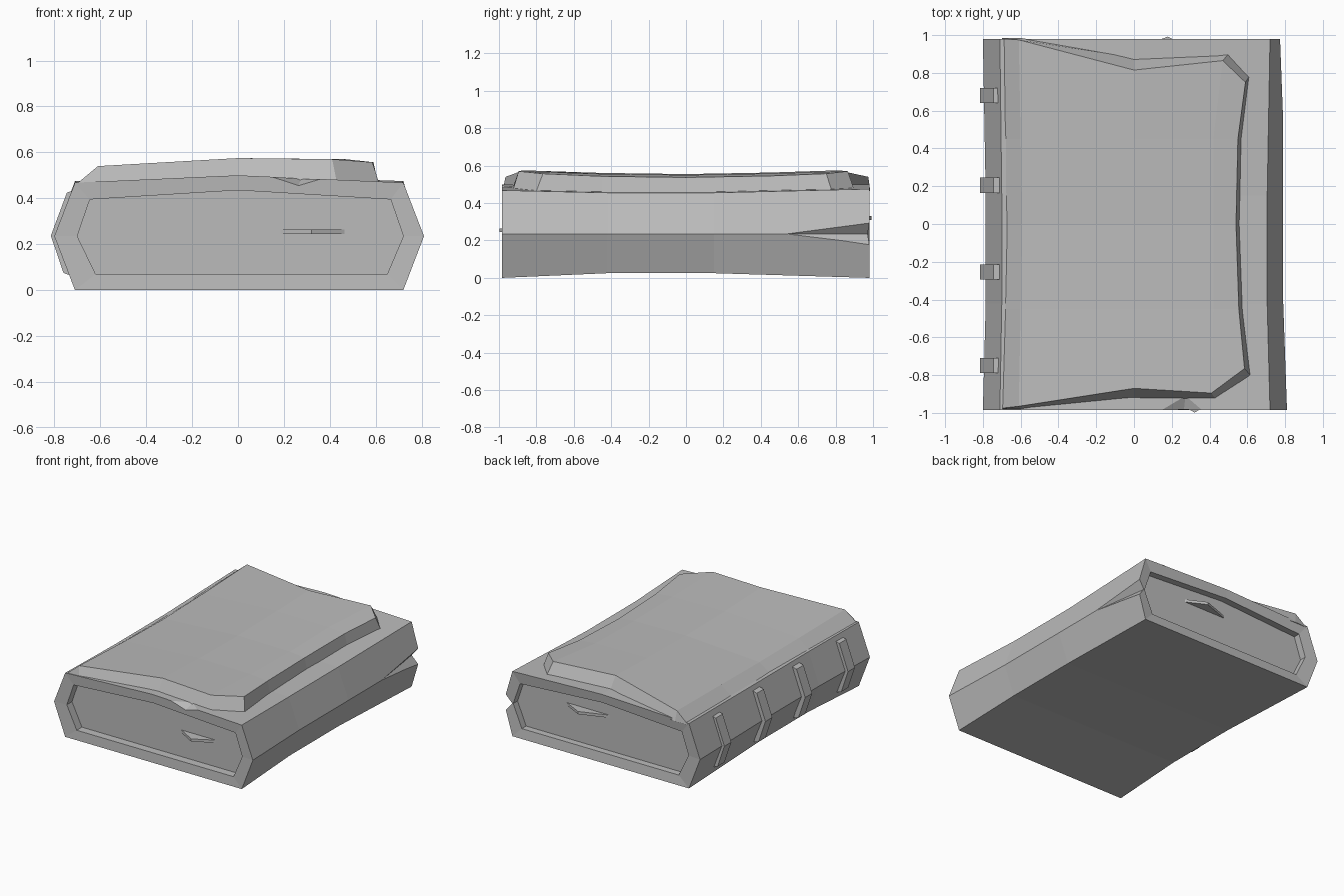
import bpy, bmesh
from mathutils import Vector

if "Cube" in bpy.data.objects:
    bpy.data.objects.remove(bpy.data.objects["Cube"])

grey = bpy.data.materials.new("worn grey")
grey.diffuse_color = (0.5, 0.5, 0.5, 1)
grey.use_nodes = True
grey.node_tree.nodes["Principled BSDF"].inputs["Base Color"].default_value = grey.diffuse_color


def make(name, verts, faces):
    """Flat-shaded object with outward normals."""
    bm = bmesh.new()
    vs = [bm.verts.new(v) for v in verts]
    for f in faces:
        bm.faces.new([vs[i] for i in f])
    bmesh.ops.remove_doubles(bm, verts=bm.verts, dist=0.0001)
    bmesh.ops.recalc_face_normals(bm, faces=bm.faces)
    me = bpy.data.meshes.new(name)
    bm.to_mesh(me)
    bm.free()
    me.materials.append(grey)
    ob = bpy.data.objects.new(name, me)
    bpy.context.collection.objects.link(ob)
    return ob


def loft(name, rings):
    """Skin closed rings of equal length and cap both ends."""
    n, m = len(rings[0]), len(rings)
    faces = [(j * n + i, j * n + (i + 1) % n, (j + 1) * n + (i + 1) % n, (j + 1) * n + i)
             for j in range(m - 1) for i in range(n)]
    faces += [tuple(range(n)), tuple(range((m - 1) * n, m * n))]
    return make(name, [v for r in rings for v in r], faces)


def section(y, pts):
    return [(x, y, z) for x, z in pts]


# Book block: closed cover with recessed page ends
outer = [(-.71, 0), (.72, 0), (.81, .235), (.72, .468), (0, .50), (-.71, .468), (-.80, .235)]
back = [(-.71, 0), (.72, 0), (.79, .235), (.72, .475), (0, .50), (-.71, .475), (-.80, .235)]
mid = [(-.70, .025), (.71, .025), (.79, .235), (.705, .455), (0, .48), (-.70, .465), (-.785, .235)]
inner = [(-.62, .07), (.65, .07), (.72, .235), (.665, .395), (0, .435), (-.645, .395), (-.70, .235)]
book = loft("book_block", [
    section(-.92, inner), section(-.98, inner), section(-.985, outer),
    section(-.42, mid), section(.15, mid),
    section(.98, back), section(.97, inner), section(.92, inner)])


def gash(apex, a, b, c):
    """Cut a pointed wedge out of the book block."""
    cutter = make("gash_cutter", [apex, a, b, c],
                  [(0, 1, 2), (0, 2, 3), (0, 3, 1), (1, 3, 2)])
    mod = book.modifiers.new("gash", 'BOOLEAN')
    mod.operation, mod.solver, mod.object = 'DIFFERENCE', 'EXACT', cutter
    bpy.context.view_layer.objects.active = book
    bpy.ops.object.modifier_apply(modifier=mod.name)
    bpy.data.objects.remove(cutter)


# Split fore-edge corner, chipped front lip and torn page ends
gash((.80, .47, .235), (.72, 1.02, .235), (.92, 1.02, .48), (.92, 1.02, -.01))
gash((.28, -.85, .51), (.02, -1.02, .52), (.26, -1.02, .44), (.52, -1.02, .52))
gash((-.39, -.91, .31), (-.685, -.91, .35), (-.685, -.91, .27), (-.685, -.82, .31))
gash((-.36, .91, .31), (-.685, .91, .34), (-.685, .91, .27), (-.685, .82, .30))
gash((.38, .91, .27), (.69, .91, .31), (.69, .91, .23), (.69, .82, .27))

# Raised cover panel, wrapped over from the spine side
base_z = [.465, .465, .485, .47, .465, .465]
top_z = [.465, .54, .575, .57, .557, .465]
rows = [
    ([-.70, -.60, 0, .43, .61, .615], [-.98, -.98, -.925, -.925, -.805, -.80], base_z, 0),
    ([-.70, -.61, 0, .41, .585, .615], [-.975, -.965, -.87, -.895, -.765, -.80], top_z, 0),
    ([-.70, -.60, 0, .42, .555, .575], [-.45] * 6, top_z, .014),
    ([-.70, -.595, 0, .42, .54, .56], [0] * 6, top_z, .020),
    ([-.70, -.60, 0, .42, .55, .57], [.45] * 6, top_z, .012),
    ([-.70, -.61, 0, .47, .59, .61], [.98, .975, .815, .865, .75, .78], top_z, 0),
    ([-.70, -.60, 0, .50, .605, .61], [.985, .985, .88, .90, .785, .78], base_z, 0)]
loft("cover_panel", [[(x, y, z - sag) for x, y, z in zip(xs, ys, zs)]
                     for xs, ys, zs, sag in rows])

# Raised bands across the spine
band = [(-.71, .435), (-.745, .425), (-.815, .237), (-.76, .075), (-.72, .06), (-.77, .235)]
for i, y in enumerate((-.75, -.255, .205, .68)):
    loft(f"spine_band_{i + 1}", [section(y - .04, band), section(y + .04, band)])

# Loose page corners poking out of both ends
for name, pts, z in (("front_loose_page", [(.15, -.90), (.32, -.998), (.50, -.90)], .255),
                     ("back_loose_page", [(-.08, .90), (.18, .992), (.36, .90)], .32)):
    loft(name, [[(x, y, z - .01) for x, y in pts], [(x, y, z + .01) for x, y in pts]])
